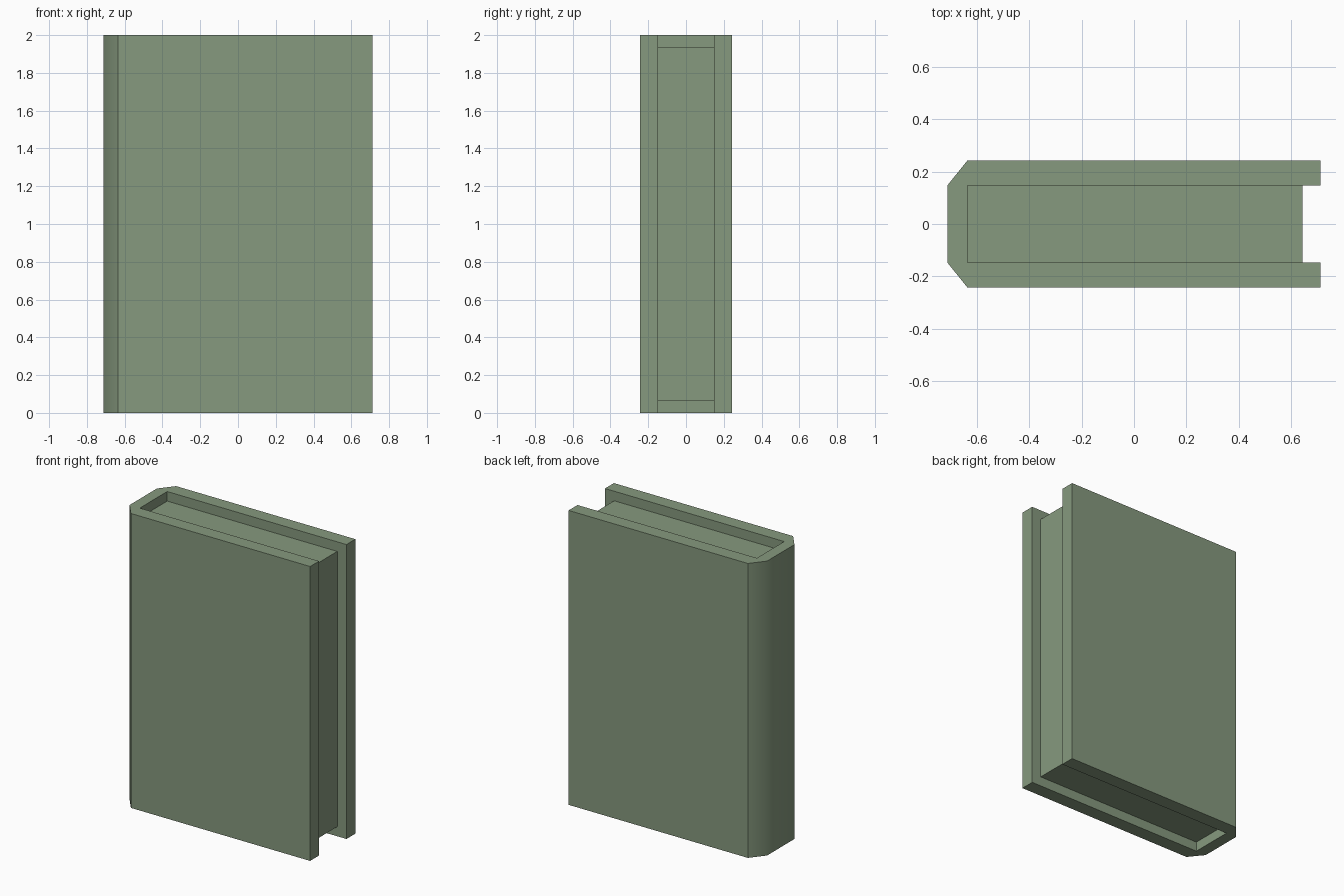
import bpy, bmesh, math

if "Cube" in bpy.data.objects:
    bpy.data.objects.remove(bpy.data.objects["Cube"])

green = bpy.data.materials.new("green_cloth")
green.diffuse_color = (0.24, 0.32, 0.21, 1)
green.use_nodes = True
green.node_tree.nodes["Principled BSDF"].inputs["Base Color"].default_value = green.diffuse_color


def extrude_profile(name, profile, z0, z1):
    """Extrude a closed xy outline from z0 to z1."""
    bm = bmesh.new()
    face = bm.faces.new([bm.verts.new((x, y, z0)) for x, y in profile])
    result = bmesh.ops.extrude_face_region(bm, geom=[face], use_keep_orig=True)
    top = [g for g in result["geom"] if isinstance(g, bmesh.types.BMVert)]
    bmesh.ops.translate(bm, verts=top, vec=(0, 0, z1 - z0))
    bmesh.ops.recalc_face_normals(bm, faces=bm.faces)
    mesh = bpy.data.meshes.new(name)
    bm.to_mesh(mesh)
    bm.free()
    obj = bpy.data.objects.new(name, mesh)
    obj.data.materials.append(green)
    bpy.context.collection.objects.link(obj)
    return obj


END, HINGE = 0.712, -0.635   # cover half length, start of spine
OUT, INN = 0.243, 0.147      # outer and inner half thickness
FORE = 0.643                 # front edge of the pages

# Cover: two boards joined by a bevelled spine, mirrored about y = 0
half = [(-END, INN), (HINGE, OUT), (END, OUT), (END, INN), (HINGE, INN)]
cover = extrude_profile("cover", half + [(x, -y) for x, y in reversed(half)], 0, 2)

# Soft spine, sharp board edges
bpy.context.view_layer.objects.active = cover
cover.select_set(True)
bpy.ops.object.shade_smooth_by_angle(angle=math.radians(45))

# Page block, recessed at top, bottom and fore edge
extrude_profile("pages", [(HINGE, -INN), (FORE, -INN), (FORE, INN), (HINGE, INN)], 0.065, 1.935)
